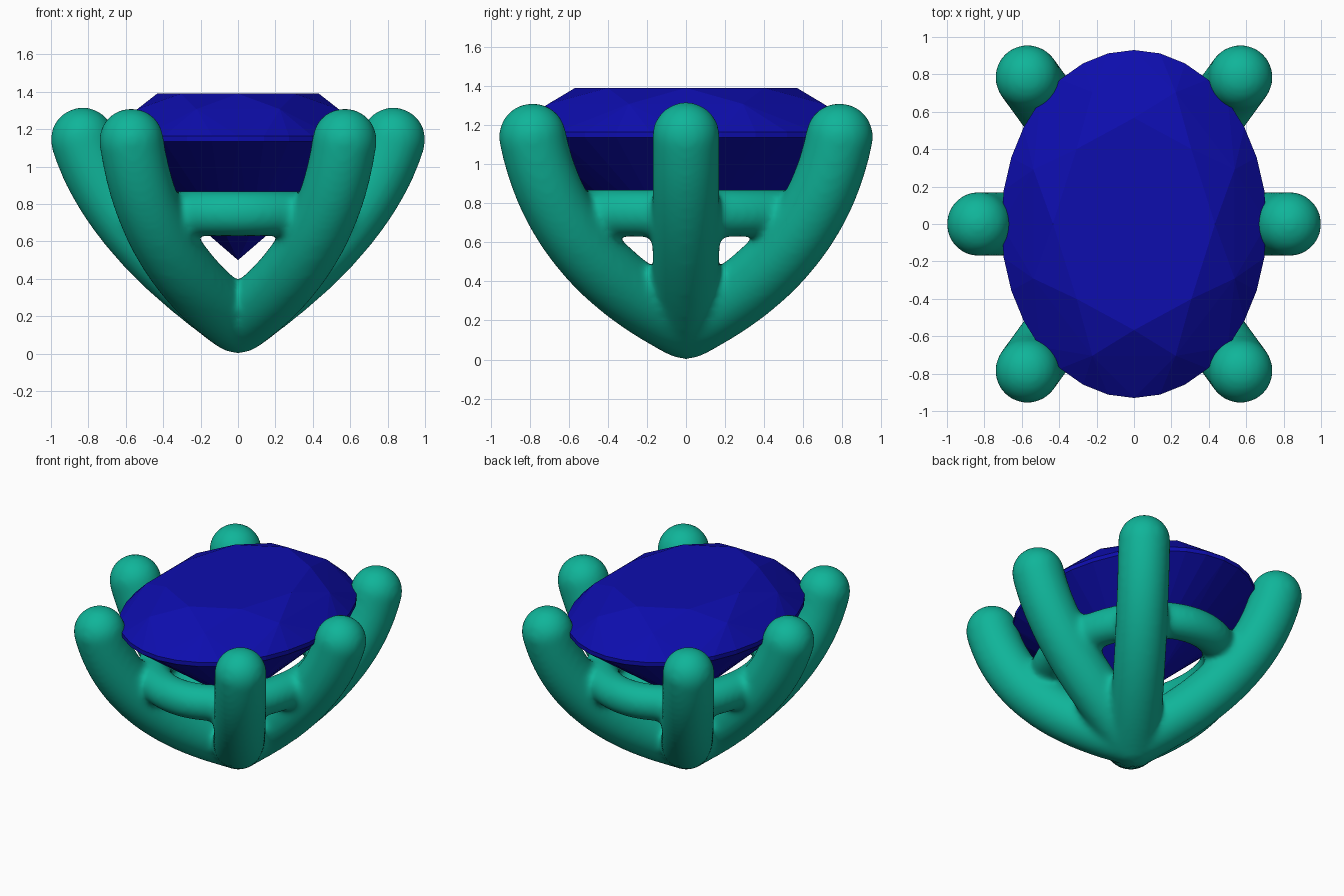
import bpy, bmesh, math
from mathutils import Vector

if "Cube" in bpy.data.objects:
    bpy.data.objects.remove(bpy.data.objects["Cube"])

def material(name, color):
    m = bpy.data.materials.new(name)
    m.diffuse_color = color
    m.use_nodes = True
    m.node_tree.nodes["Principled BSDF"].inputs["Base Color"].default_value = m.diffuse_color
    return m

def add_spline(curve, points, radius, cyclic=False):
    s = curve.splines.new('POLY')
    s.points.add(len(points) - 1)
    for p, co in zip(s.points, points):
        p.co = (*co, 1)
        p.radius = radius
    s.use_cyclic_u = cyclic

R = 0.174          # prong radius
BASE = Vector((0, 0, R))

# Six prongs: each one (control point, tip) of a quadratic arc from the base
prongs = [(Vector((s * 0.68, 0, 0.65)), Vector((s * 0.83, 0, 1.145))) for s in (-1, 1)]
prongs += [(Vector((sx * 0.48, sy * 0.66, 0.5)), Vector((sx * 0.57, sy * 0.785, 1.14)))
           for sx in (-1, 1) for sy in (-1, 1)]

curve = bpy.data.curves.new("setting", 'CURVE')
curve.dimensions = '3D'
curve.bevel_depth = 1
curve.bevel_resolution = 8
curve.use_fill_caps = True
for ctrl, tip in prongs:
    ts = [i / 24 for i in range(25)]
    add_spline(curve, [BASE * (1 - t) ** 2 + ctrl * 2 * t * (1 - t) + tip * t * t for t in ts], R)

# Oval support ring joining the prongs
ring = [(0.51 * math.cos(a), 0.65 * math.sin(a), 0.75)
        for a in (math.tau * i / 64 for i in range(64))]
add_spline(curve, ring, 0.123, True)

setting = bpy.data.objects.new("setting", curve)
bpy.context.collection.objects.link(setting)
bpy.context.view_layer.objects.active = setting
setting.select_set(True)
bpy.ops.object.convert(target='MESH')
setting = bpy.context.object

# Round tips and base
bm = bmesh.new()
bm.from_mesh(setting.data)
for c in [BASE] + [tip for _, tip in prongs]:
    ball = bmesh.ops.create_icosphere(bm, subdivisions=4, radius=R)
    bmesh.ops.translate(bm, verts=ball["verts"], vec=c)
bmesh.ops.remove_doubles(bm, verts=bm.verts, dist=1e-6)
bmesh.ops.recalc_face_normals(bm, faces=bm.faces)
bm.to_mesh(setting.data)
bm.free()

# Fuse everything and soften the joints
fuse = setting.modifiers.new("fuse", 'REMESH')
fuse.mode = 'VOXEL'
fuse.voxel_size = 0.018
fuse.use_smooth_shade = True
soften = setting.modifiers.new("soften", 'SMOOTH')
soften.factor = 0.5
soften.iterations = 24
setting.data.materials.clear()
setting.data.materials.append(material("teal", (0.005, 0.46, 0.32, 1)))

# Oval brilliant-cut gem: convex hull of the facet corners
def oval(r, z, n, offset=0):
    return [(0.71 * r * math.cos(a), 0.93 * r * math.sin(a), z)
            for a in (math.tau * (i + offset) / n for i in range(n))]

corners = (oval(0.61, 1.39, 8) + oval(0.82, 1.308, 8, 0.5) + oval(1, 1.165, 32)
           + oval(1, 1.135, 32) + oval(0.25, 0.642, 8, 0.5) + [(0, 0, 0.5)])
bm = bmesh.new()
for co in corners:
    bm.verts.new(co)
hull = bmesh.ops.convex_hull(bm, input=bm.verts)
bmesh.ops.dissolve_limit(bm, angle_limit=math.radians(1), verts=bm.verts, edges=bm.edges)
bmesh.ops.recalc_face_normals(bm, faces=bm.faces)
mesh = bpy.data.meshes.new("gem")
bm.to_mesh(mesh)
bm.free()
mesh.materials.append(material("blue", (0.004, 0.004, 0.42, 1)))
gem = bpy.data.objects.new("gem", mesh)
bpy.context.collection.objects.link(gem)
